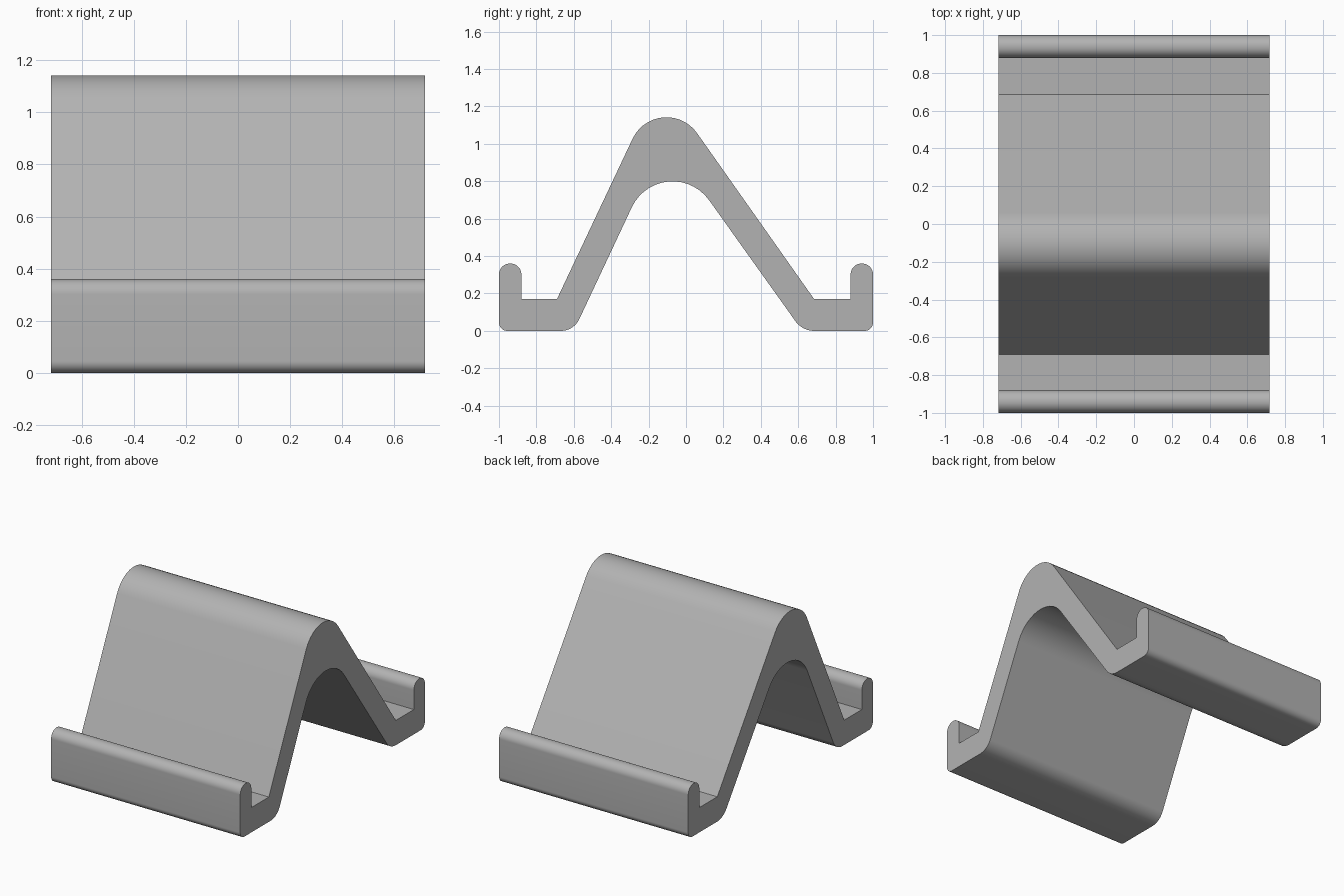
import bpy, bmesh, math
from mathutils import Vector

cube = bpy.data.objects.get("Cube")
if cube:
    bpy.data.objects.remove(cube, do_unlink=True)

HALF_WIDTH = 0.717
ARC_STEPS = 14

# Side profile corners: y, z, rounding radius
CORNERS = [
    (-1.0, 0.0, 0.045),      # front lip
    (-1.0, 0.36, 0.0585),
    (-0.88, 0.36, 0.0585),
    (-0.88, 0.17, 0),        # front tray
    (-0.69, 0.17, 0),
    (-0.139, 1.338, 0.2),    # outer ridge
    (0.685, 0.17, 0),        # back tray
    (0.88, 0.17, 0),
    (0.88, 0.36, 0.0585),    # back lip
    (1.0, 0.36, 0.0585),
    (1.0, 0.0, 0.045),
    (0.622, 0.0, 0.125),     # underside
    (-0.115, 1.033, 0.24),
    (-0.60, 0.0, 0.11),
]


def rounded_profile(corners):
    """Replace each corner that has a radius by a tangent arc."""
    points = []
    for i, (y, z, radius) in enumerate(corners):
        corner = Vector((y, z))
        if not radius:
            points.append(corner)
            continue
        to_prev = (Vector(corners[i - 1][:2]) - corner).normalized()
        to_next = (Vector(corners[(i + 1) % len(corners)][:2]) - corner).normalized()
        half = to_prev.angle(to_next) / 2
        centre = corner + (to_prev + to_next).normalized() * radius / math.sin(half)
        reach = radius / math.tan(half)
        start = corner + to_prev * reach - centre
        end = corner + to_next * reach - centre
        sweep = math.pi - 2 * half
        for s in range(ARC_STEPS + 1):
            t = s / ARC_STEPS
            a, b = math.sin((1 - t) * sweep), math.sin(t * sweep)
            points.append(centre + (start * a + end * b) / math.sin(sweep))
    return points


# Plain grey plastic
grey = bpy.data.materials.new("grey")
colour = (0.45, 0.45, 0.45, 1)
grey.use_nodes = True
grey.diffuse_color = colour
grey.node_tree.nodes["Principled BSDF"].inputs["Base Color"].default_value = colour

# Stand: the profile extruded across the width
bm = bmesh.new()
side = bm.faces.new([bm.verts.new((-HALF_WIDTH, p.x, p.y)) for p in rounded_profile(CORNERS)])
extruded = bmesh.ops.extrude_face_region(bm, geom=[side], use_keep_orig=True)
moved = [g for g in extruded["geom"] if isinstance(g, bmesh.types.BMVert)]
bmesh.ops.translate(bm, verts=moved, vec=(2 * HALF_WIDTH, 0, 0))
bmesh.ops.recalc_face_normals(bm, faces=bm.faces)
mesh = bpy.data.meshes.new("stand")
bm.to_mesh(mesh)
bm.free()
mesh.materials.append(grey)

stand = bpy.data.objects.new("stand", mesh)
bpy.context.collection.objects.link(stand)
bpy.ops.object.select_all(action="DESELECT")
stand.select_set(True)
bpy.context.view_layer.objects.active = stand
bpy.ops.object.shade_smooth_by_angle(angle=math.radians(30))
